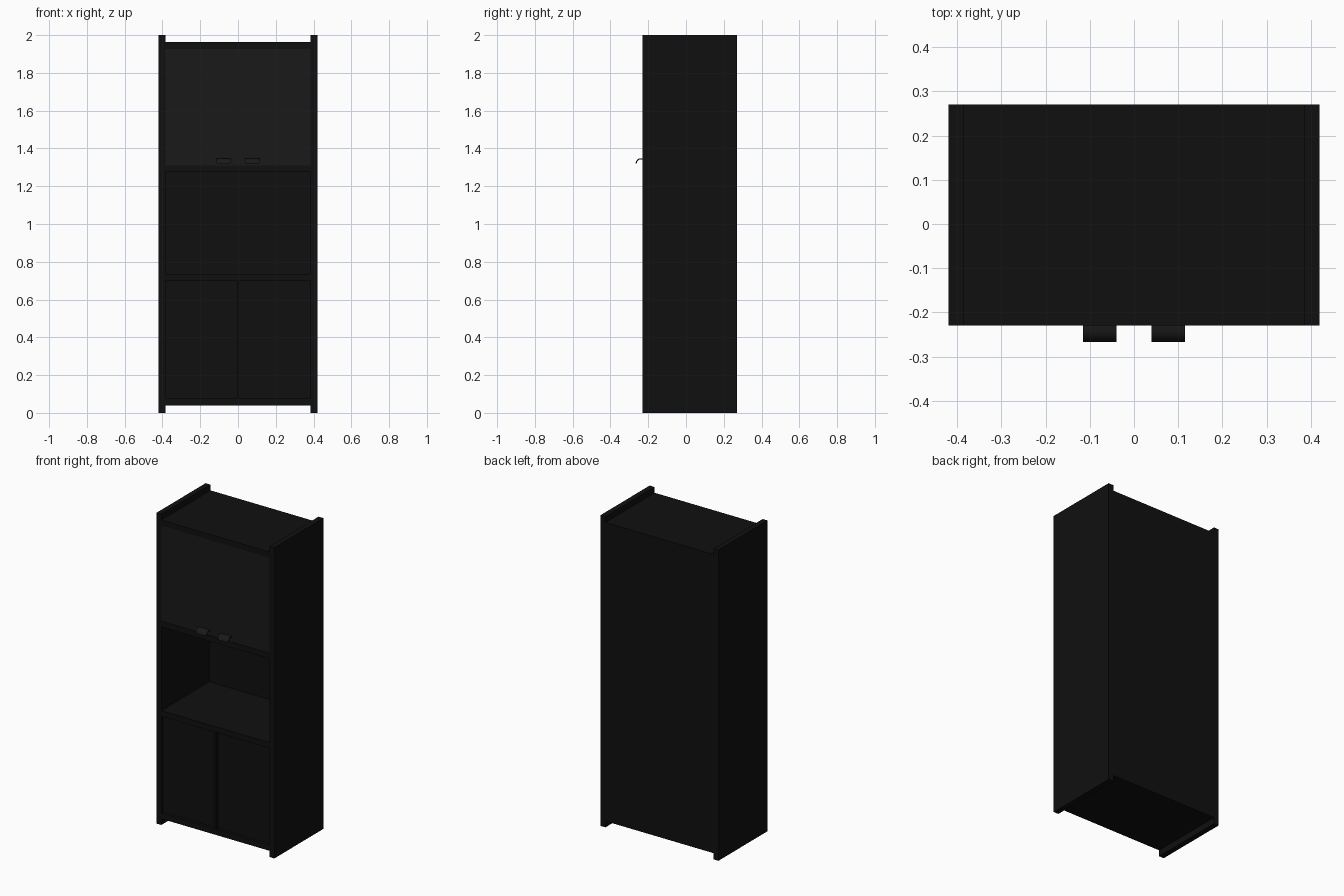
import bpy, bmesh, math

if "Cube" in bpy.data.objects:
    bpy.data.objects.remove(bpy.data.objects["Cube"])


def material(name, v):
    m = bpy.data.materials.new(name)
    m.diffuse_color = (v, v, v, 1)
    m.use_nodes = True
    m.node_tree.nodes["Principled BSDF"].inputs["Base Color"].default_value = m.diffuse_color
    return m


black = material("black_board", 0.005)
dark_grey = material("dark_grey_front", 0.01)


def make_object(name, bm, mat):
    bmesh.ops.recalc_face_normals(bm, faces=bm.faces)
    me = bpy.data.meshes.new(name)
    bm.to_mesh(me)
    bm.free()
    me.materials.append(mat)
    ob = bpy.data.objects.new(name, me)
    bpy.context.collection.objects.link(ob)
    return ob


def box(name, x, y, z, mat=black):
    """Box from (min, max) pairs on each axis."""
    bm = bmesh.new()
    bmesh.ops.create_cube(bm, size=1)
    for v in bm.verts:
        v.co = [r[0] if c < 0 else r[1] for c, r in zip(v.co, (x, y, z))]
    return make_object(name, bm, mat)


W, IN = 0.42, 0.385          # outer and inner half width
F, B = -0.23, 0.27           # front and back planes

# Tall side panels
box("left_side", (-W, -IN), (F, B), (0, 2))
box("right_side", (IN, W), (F, B), (0, 2))

# Horizontal boards, bottom to top
for name, z in (("bottom_board", 0.04), ("counter_shelf", 0.70),
                ("upper_shelf", 1.275), ("top_board", 1.927)):
    box(name, (-IN, IN), (F, B - 0.012), (z, z + 0.036))

# Back panel
box("back_panel", (-IN, IN), (B - 0.012, B), (0.04, 1.963))

# Lower doors, slightly recessed, with a slim post between them
box("centre_post", (-0.006, 0.006), (F, F + 0.036), (0.076, 0.70))
for side, x in (("left", (-IN, -0.006)), ("right", (0.006, IN))):
    box(side + "_lower_door", x, (F + 0.018, F + 0.036), (0.076, 0.70))

# Upper flap door
box("upper_door", (-IN, IN), (F + 0.003, F + 0.021), (1.311, 1.927), dark_grey)


def handle(name, x0, x1):
    """Curved lip pull: a bent strip extruded along x."""
    path = [(F + 0.003, 0)]
    thick, r = 0.006, 0.028
    cy, cz = -0.239, 1.348 - r
    outer = [(F + 0.003, 1.348)]
    inner = [(F + 0.003, 1.348 - thick)]
    for i in range(9):
        a = math.radians(90 + 90 * i / 8)
        outer.append((cy + r * math.cos(a), cz + r * math.sin(a)))
        inner.append((cy + (r - thick) * math.cos(a), cz + (r - thick) * math.sin(a)))
    bm = bmesh.new()
    face = bm.faces.new([bm.verts.new((x0, y, z)) for y, z in outer + inner[::-1]])
    ext = bmesh.ops.extrude_face_region(bm, geom=[face])
    moved = [g for g in ext["geom"] if isinstance(g, bmesh.types.BMVert)]
    bmesh.ops.translate(bm, verts=moved, vec=(x1 - x0, 0, 0))
    ob = make_object(name, bm, dark_grey)
    bpy.ops.object.select_all(action="DESELECT")
    ob.select_set(True)
    bpy.context.view_layer.objects.active = ob
    bpy.ops.object.shade_smooth_by_angle(angle=math.radians(30))


# Pair of pulls on the upper door
handle("left_handle", -0.115, -0.04)
handle("right_handle", 0.04, 0.115)
